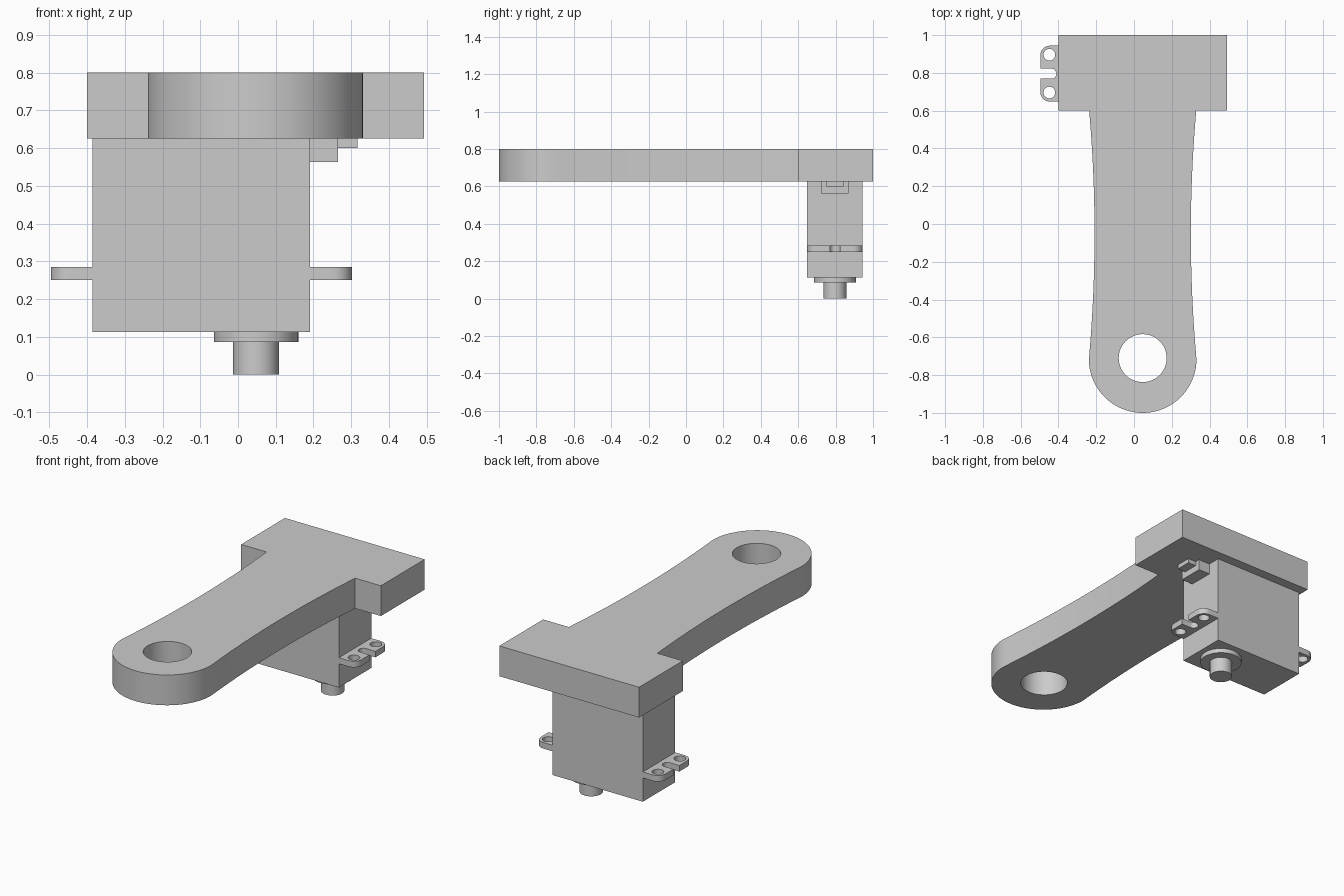
import bpy, bmesh
from math import sin, cos, radians

cube = bpy.data.objects.get("Cube")
if cube:
    bpy.data.objects.remove(cube, do_unlink=True)

grey = bpy.data.materials.new("plain grey")
grey.use_nodes = True
colour = (0.6, 0.6, 0.6, 1)
grey.diffuse_color = colour
grey.node_tree.nodes["Principled BSDF"].inputs["Base Color"].default_value = colour


def arc(cx, cy, r, start, end, steps):
    angles = [radians(start + (end - start) * i / steps) for i in range(steps + 1)]
    return [(cx + r * cos(a), cy + r * sin(a)) for a in angles]


def circle(cx, cy, r, steps=48):
    return arc(cx, cy, r, 0, 360, steps)[:-1]


def plate(name, loops, z0, z1):
    """Extrude a flat outline, with any further loops cut as holes."""
    curve = bpy.data.curves.new(name, 'CURVE')
    curve.dimensions = '2D'
    curve.fill_mode = 'BOTH'
    curve.extrude = (z1 - z0) / 2
    for loop in loops:
        spline = curve.splines.new('POLY')
        spline.points.add(len(loop) - 1)
        for point, (x, y) in zip(spline.points, loop):
            point.co = (x, y, 0, 1)
        spline.use_cyclic_u = True
    obj = bpy.data.objects.new(name, curve)
    bpy.context.collection.objects.link(obj)
    bpy.ops.object.select_all(action='DESELECT')
    obj.select_set(True)
    bpy.context.view_layer.objects.active = obj
    bpy.ops.object.convert(target='MESH')
    obj = bpy.context.object
    mesh = obj.data
    bm = bmesh.new()
    bm.from_mesh(mesh)
    bmesh.ops.remove_doubles(bm, verts=bm.verts, dist=0.0001)
    bmesh.ops.translate(bm, verts=bm.verts, vec=(0, 0, (z0 + z1) / 2))
    bmesh.ops.recalc_face_normals(bm, faces=bm.faces)
    bm.to_mesh(mesh)
    bm.free()
    mesh.materials.clear()
    mesh.materials.append(grey)
    bpy.ops.object.shade_smooth_by_angle(angle=radians(30))
    return obj


def box(name, x0, x1, y0, y1, z0, z1):
    return plate(name, [[(x0, y0), (x1, y0), (x1, y1), (x0, y1)]], z0, z1)


# Lever arm: wide head, waisted shank, round end with a through hole
mid, end_y, end_r = 0.046, -0.715, 0.285
shank = []
for i in range(17):
    y = 0.6 - 1.3 * i / 16
    shank.append((0.255 + 0.067 * (y + 0.05) ** 2, y))
left_side = [(mid + w, y) for w, y in shank]
right_side = [(mid - w, y) for w, y in reversed(shank)]
outline = ([(-0.4, 0.6), (-0.4, 1.0), (0.493, 1.0), (0.493, 0.6)] + left_side
           + arc(mid, end_y, end_r, -2, -178, 40) + right_side)
plate("lever_arm", [outline, circle(mid, -0.71, 0.127)], 0.625, 0.8)

# Motor housing
cy, half = 0.796, 0.148
x0, x1 = -0.385, 0.191
box("motor_body", x0, x1, cy - half, cy + half, 0.113, 0.627)

# Mounting ears: rounded corners, two screw holes, a central open slot
reach, corner, slot = 0.111, 0.05, 0.027
ear = ([(-0.01, -half)]
       + arc(reach - corner, corner - half, corner, -90, 0, 10)
       + [(reach, -slot)]
       + arc(0.053, 0, slot, -90, -270, 14)
       + [(reach, slot)]
       + arc(reach - corner, half - corner, corner, 0, 90, 10)
       + [(-0.01, half)])
holes = [circle(0.063, v, 0.031, 24) for v in (-0.1, 0.1)]
for name, edge, side in (("left_ear", x1, 1), ("right_ear", x0, -1)):
    loops = [[(edge + side * u, cy + v) for u, v in loop] for loop in [ear] + holes]
    plate(name, loops, 0.25, 0.285)

# Output collar and shaft
plate("shaft_collar", [circle(0.048, cy, 0.112)], 0.087, 0.114)
plate("output_shaft", [circle(0.048, cy, 0.061)], 0.0, 0.09)

# Cable outlet
box("cable_grommet", x1 - 0.01, 0.265, cy - 0.073, cy + 0.073, 0.563, 0.627)
box("cable_stub", 0.255, 0.317, cy - 0.045, cy + 0.045, 0.6, 0.627)
